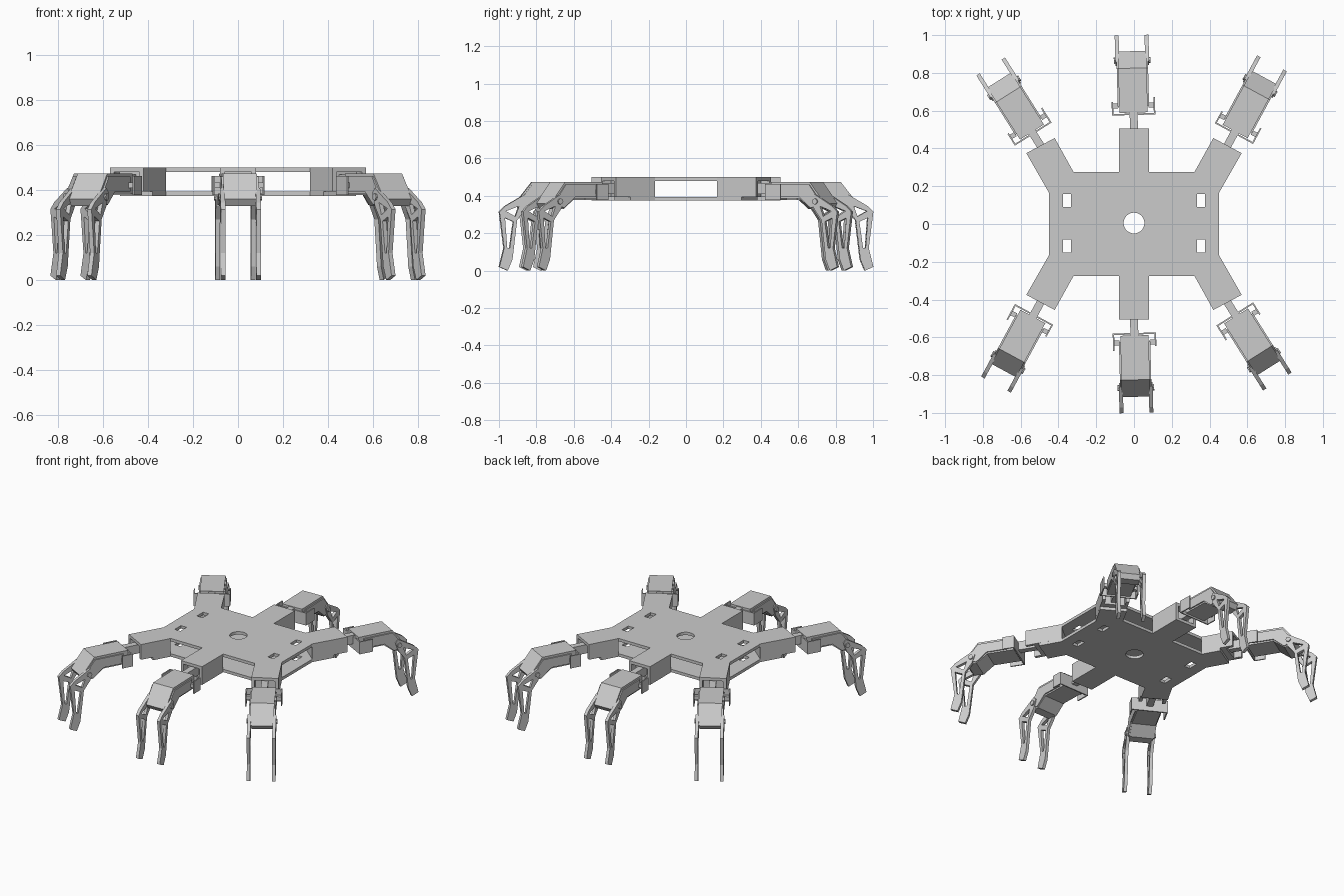
import bpy, bmesh, math
from mathutils import Matrix, Vector

if "Cube" in bpy.data.objects:
    bpy.data.objects.remove(bpy.data.objects["Cube"])


def prism(name, loops, thick, mat):
    """Fill flat loops (later loops are holes), thicken about the middle, place with mat."""
    cu = bpy.data.curves.new(name, 'CURVE')
    cu.dimensions, cu.fill_mode, cu.extrude = '2D', 'BOTH', thick / 2
    for loop in loops:
        sp = cu.splines.new('POLY')
        sp.points.add(len(loop) - 1)
        for p, co in zip(sp.points, loop):
            p.co = (co[0], co[1], 0, 1)
        sp.use_cyclic_u = True
    tmp = bpy.data.objects.new(name + "_curve", cu)
    bpy.context.collection.objects.link(tmp)
    dg = bpy.context.evaluated_depsgraph_get()
    me = bpy.data.meshes.new_from_object(tmp.evaluated_get(dg))
    bpy.data.objects.remove(tmp)
    bm = bmesh.new()
    bm.from_mesh(me)
    bmesh.ops.remove_doubles(bm, verts=bm.verts, dist=1e-5)
    bmesh.ops.recalc_face_normals(bm, faces=bm.faces)
    bmesh.ops.transform(bm, matrix=mat, verts=bm.verts)
    for f in bm.faces:
        f.smooth = False
    bm.to_mesh(me)
    bm.free()
    ob = bpy.data.objects.new(name, me)
    bpy.context.collection.objects.link(ob)
    return ob


def rect(x0, x1, y0, y1):
    return [(x0, y0), (x1, y0), (x1, y1), (x0, y1)]


def at_z(z):
    return Matrix.Translation((0, 0, z))


# Body plates: one quarter outline, mirrored around
def outline(arm):
    q = [(0.08, 0.505), (0.08, 0.275), (0.32, 0.275), *arm, (0.45, 0.165)]
    loop = []
    for sx, sy in ((1, 1), (1, -1), (-1, -1), (-1, 1)):
        pts = [(x * sx, y * sy) for x, y in q]
        loop += pts if sx * sy > 0 else pts[::-1]
    return loop


holes = [[(0.055 * math.cos(i * math.pi / 16), 0.005 + 0.055 * math.sin(i * math.pi / 16))
          for i in range(32)]]
for x in (-0.355, 0.355):
    for y in (-0.117, 0.125):
        holes.append(rect(x - 0.022, x + 0.022, y - 0.034, y + 0.034))
ARM = [(0.42, 0.455), (0.57, 0.375)]
prism("top_plate", [outline(ARM)] + holes, 0.02, at_z(0.49))
prism("bottom_plate", [outline([(0.38, 0.383), (0.525, 0.297)])] + holes, 0.02, at_z(0.385))


# Arm housings between the plates, recessed at the open end
def housing(name, a, b, c, d):
    a, b, c, d = map(Vector, (a, b, c, d))
    back = (a - b).normalized() * 0.05
    e, f = b.lerp(c, 0.12), b.lerp(c, 0.88)
    prism(name, [[a, b, e, e + back, f + back, f, c, d]], 0.085, at_z(0.4375))


for sy in (1, -1):
    housing("middle_housing", (-0.08, 0.275 * sy), (-0.08, 0.505 * sy),
            (0.08, 0.505 * sy), (0.08, 0.275 * sy))
    for sx in (1, -1):
        housing("corner_housing", *[(x * sx, y * sy) for x, y in
                                    [(0.32, 0.275), *ARM, (0.45, 0.165)]])

# Leg profiles: distance from the arm end, height
FEMUR = [(0.085, 0.385), (0.085, 0.475), (0.32, 0.475), (0.41, 0.36),
         (0.39, 0.33), (0.33, 0.33), (0.26, 0.385)]
SIDE = [(0.12, 0.395), (0.12, 0.46), (0.32, 0.46), (0.395, 0.36), (0.33, 0.335), (0.26, 0.395)]
TIBIA = [(0.335, 0.39), (0.355, 0.41), (0.465, 0.345), (0.495, 0.315), (0.48, 0.2),
         (0.47, 0.12), (0.495, 0.02), (0.45, 0.0), (0.425, 0.06), (0.40, 0.27), (0.355, 0.33)]
TIBIA_TRI = [(0.39, 0.345), (0.46, 0.318), (0.41, 0.29)]
TIBIA_SLOT = [(0.42, 0.262), (0.465, 0.282), (0.453, 0.12), (0.44, 0.12)]


def leg(base, deg):
    place = Matrix.Translation((*base, 0)) @ Matrix.Rotation(math.radians(deg), 4, 'Z')
    stand = Matrix.Rotation(math.pi / 2, 4, 'X')

    def side(name, loops, v, thick):
        prism(name, loops, thick, place @ Matrix.Translation((0, v, 0)) @ stand)

    # Hip neck and bracket
    side("hip_neck", [rect(-0.06, 0.085, 0.41, 0.47)], 0, 0.042)
    prism("hip_bracket", [[(0.072, -0.115), (0.165, -0.115), (0.165, -0.107), (0.08, -0.107),
                           (0.08, 0.107), (0.145, 0.107), (0.145, 0.115), (0.072, 0.115)]],
          0.085, place @ at_z(0.42))
    # Thigh with side plates, knee axle and two shin plates
    side("thigh", [FEMUR], 0, 0.15)
    hub = [(0.362 + 0.016 * math.cos(i * math.pi / 4), 0.37 + 0.016 * math.sin(i * math.pi / 4))
           for i in range(8)]
    side("knee_axle", [hub], 0, 0.195)
    for s in (1, -1):
        side("thigh_side_plate", [SIDE], s * 0.079, 0.008)
        side("hip_pivot", [rect(0.11, 0.135, 0.41, 0.435)], s * 0.095, 0.03)
        side("shin", [TIBIA, TIBIA_TRI, TIBIA_SLOT], s * 0.079, 0.021)


# Six legs: three on one side, repeated half a turn around
for s, turn in ((1, 0), (-1, 180)):
    for bx, by, deg in ((0.495, 0.415, 61.6), (0, 0.505, 91.5), (-0.495, 0.415, 122.2)):
        leg((bx * s, by * s), deg + turn)
